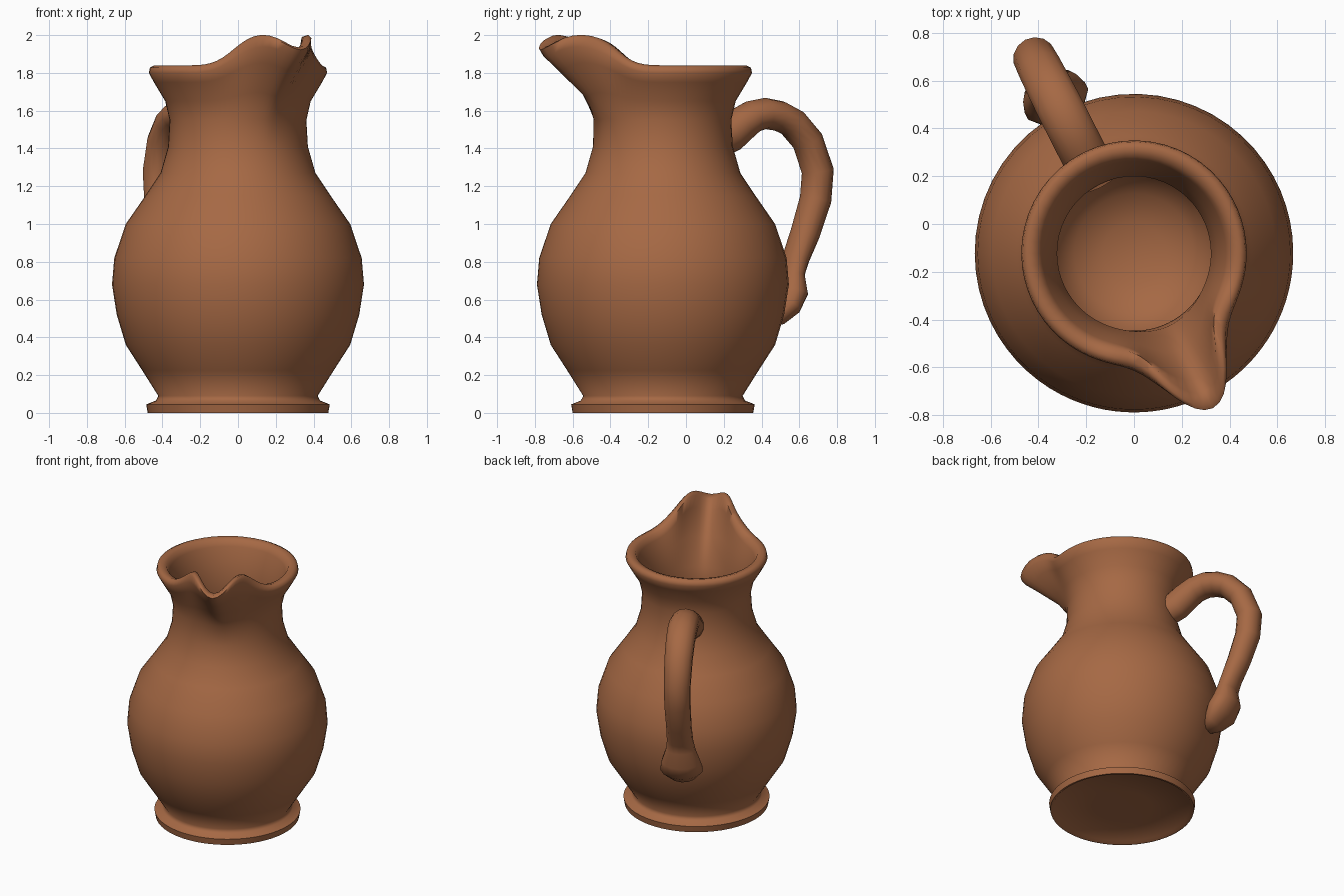
import bpy, bmesh, math
from mathutils import Vector

if "Cube" in bpy.data.objects:
    bpy.data.objects.remove(bpy.data.objects["Cube"])

CY = -0.122                                 # jug axis sits at x = 0, y = CY
SPOUT = math.radians(-63)                   # direction of the pouring spout
clay = bpy.data.materials.new("terracotta")
clay.diffuse_color = (0.38, 0.14, 0.058, 1)
clay.use_nodes = True
clay.node_tree.nodes["Principled BSDF"].inputs["Base Color"].default_value = clay.diffuse_color


def finish(name, bm, angle):
    bmesh.ops.recalc_face_normals(bm, faces=bm.faces)
    me = bpy.data.meshes.new(name)
    bm.to_mesh(me)
    bm.free()
    me.materials.append(clay)
    ob = bpy.data.objects.new(name, me)
    bpy.context.collection.objects.link(ob)
    bpy.ops.object.select_all(action='DESELECT')
    ob.select_set(True)
    bpy.context.view_layer.objects.active = ob
    bpy.ops.object.shade_smooth_by_angle(angle=math.radians(angle))
    return ob


def bridge(bm, rings):
    for a, b in zip(rings, rings[1:]):
        n = len(a)
        for i in range(n):
            j = (i + 1) % n
            bm.faces.new((a[i], a[j], b[j], b[i]))


def spout_pull(z):
    # how strongly the spout shape acts at a height
    t = min(max((z - 1.50) / 0.33, 0), 1)
    return t ** 1.6


# Jug: one closed profile (radius, height), foot recess -> outside -> lip -> inside
profile = [(0.2, 0.02), (0.45, 0.015), (0.465, 0.0), (0.478, 0.0), (0.486, 0.045),
           (0.435, 0.065), (0.422, 0.09), (0.507, 0.225), (0.594, 0.36), (0.642, 0.52),
           (0.667, 0.68), (0.655, 0.82), (0.594, 1.0), (0.49, 1.15), (0.41, 1.27),
           (0.37, 1.41), (0.362, 1.55), (0.385, 1.65), (0.445, 1.75), (0.472, 1.80),
           (0.466, 1.828), (0.442, 1.84), (0.405, 1.83), (0.385, 1.79), (0.35, 1.69),
           (0.322, 1.56), (0.325, 1.42), (0.35, 1.28), (0.36, 1.18), (0.335, 1.07),
           (0.25, 0.97), (0.13, 0.925)]
N = 72
bm = bmesh.new()
rings = []
for k, (r, z) in enumerate(profile):
    ring = []
    w = spout_pull(z)
    for i in range(N):
        # directions are packed more densely around the spout
        t = 2 * math.pi * i / N
        d = t - 0.45 * math.sin(t)
        deg = math.degrees((d + math.pi) % (2 * math.pi) - math.pi)
        # the spout is broad at the neck and narrow at the lip
        out = 0.265 * math.exp(-(deg / (16 + 10 * (1 - w))) ** 2)
        if k > 21:
            out *= 0.93
        rise = 0.18 * math.exp(-(abs(deg) / 33) ** 3) - 0.085 * math.exp(-(deg / 8.5) ** 2)
        a = SPOUT + d
        rr = r + w * out
        ring.append(bm.verts.new((rr * math.cos(a), CY + rr * math.sin(a), z + w * rise)))
    rings.append(ring)
bridge(bm, rings)
for ring, h in ((rings[0], 0.02), (rings[-1], 0.91)):      # underside and inner floor
    c = bm.verts.new((0, CY, h))
    for i in range(N):
        bm.faces.new((ring[i], ring[(i + 1) % N], c))
finish("jug_body", bm, 75)

# Handle: tube swept opposite the spout: (distance, height, thickness, half width)
path = [(0.345, 1.455, 0.10, 0.10), (0.395, 1.475, 0.10, 0.10), (0.46, 1.525, 0.095, 0.10),
        (0.53, 1.568, 0.087, 0.10),
        (0.61, 1.585, 0.083, 0.10), (0.69, 1.572, 0.081, 0.10), (0.77, 1.535, 0.08, 0.098),
        (0.86, 1.44, 0.081, 0.095), (0.92, 1.28, 0.084, 0.09), (0.907, 1.13, 0.083, 0.088),
        (0.845, 0.95, 0.077, 0.085), (0.79, 0.82, 0.068, 0.088), (0.763, 0.74, 0.064, 0.10),
        (0.755, 0.65, 0.09, 0.13), (0.715, 0.575, 0.085, 0.145), (0.66, 0.51, 0.06, 0.10),
        (0.61, 0.475, 0.03, 0.05)]
back = SPOUT + math.pi
u = Vector((math.cos(back), math.sin(back), 0))
v = Vector((-u.y, u.x, 0))
up = Vector((0, 0, 1))
bm = bmesh.new()
rings = []
for k, (s, z, th, hw) in enumerate(path):
    p, q = path[max(k - 1, 0)], path[min(k + 1, len(path) - 1)]
    tan = (u * (q[0] - p[0]) + up * (q[1] - p[1])).normalized()
    nrm = tan.cross(v)
    c = Vector((0, CY, 0)) + u * s + up * z
    rings.append([bm.verts.new(c + nrm * th * math.cos(a) + v * hw * math.sin(a))
                  for a in (2 * math.pi * i / 14 for i in range(14))])
bridge(bm, rings)
bm.faces.new(rings[0])
bm.faces.new(rings[-1])
finish("handle", bm, 70)
